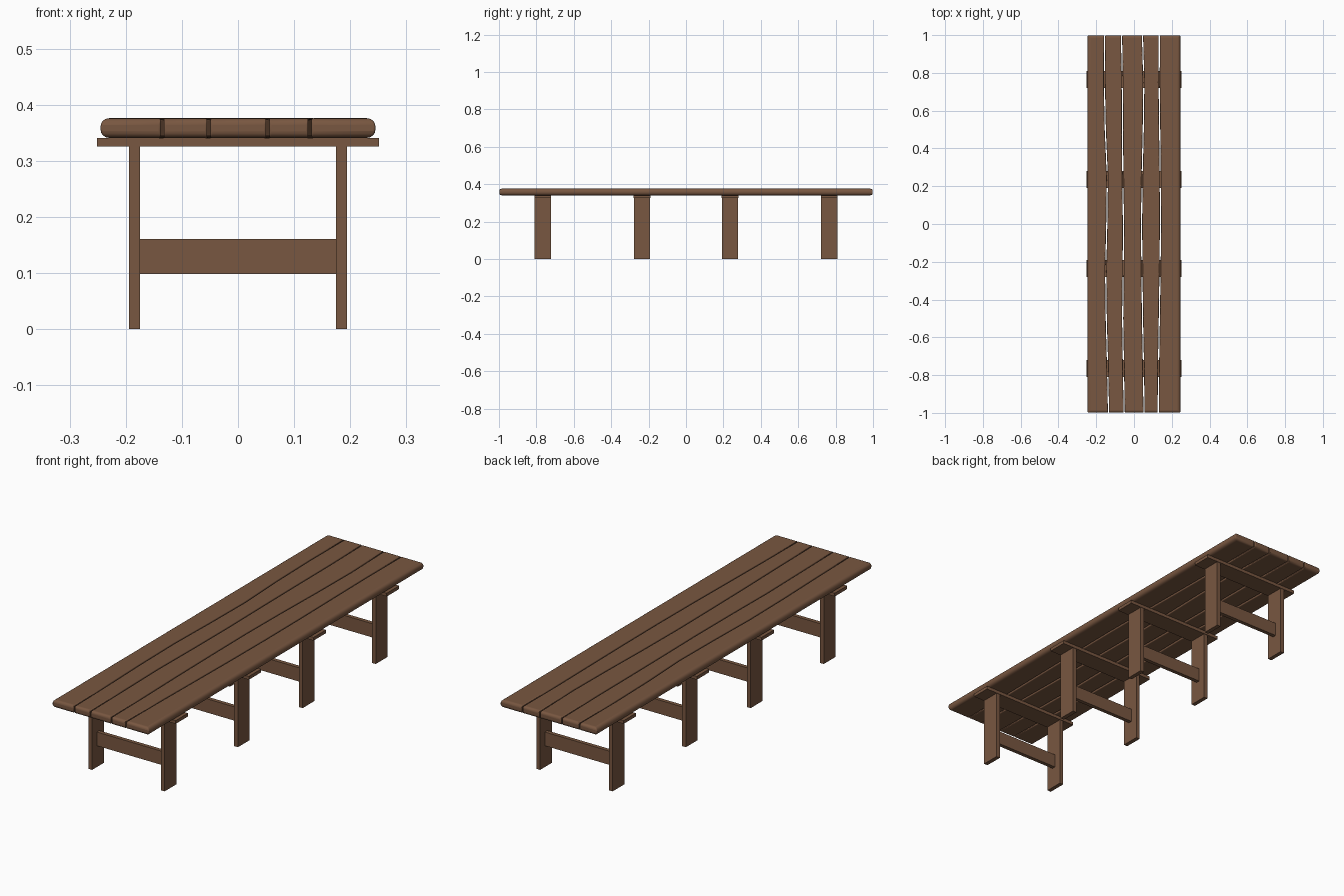
import bpy, bmesh

if "Cube" in bpy.data.objects:
    bpy.data.objects.remove(bpy.data.objects["Cube"])

wood = bpy.data.materials.new("brown_wood")
wood.diffuse_color = (0.19, 0.095, 0.052, 1)
wood.use_nodes = True
wood.node_tree.nodes["Principled BSDF"].inputs["Base Color"].default_value = wood.diffuse_color


def finish(name, bm):
    bmesh.ops.recalc_face_normals(bm, faces=bm.faces)
    me = bpy.data.meshes.new(name)
    bm.to_mesh(me)
    bm.free()
    me.materials.append(wood)
    ob = bpy.data.objects.new(name, me)
    bpy.context.collection.objects.link(ob)
    return ob


def box(name, x0, x1, y0, y1, z0, z1):
    bm = bmesh.new()
    bmesh.ops.create_cube(bm, size=1)
    for v in bm.verts:
        v.co.x = x0 if v.co.x < 0 else x1
        v.co.y = y0 if v.co.y < 0 else y1
        v.co.z = z0 if v.co.z < 0 else z1
    return finish(name, bm)


def plank(name, left, right, outer_left, outer_right):
    """Wavy-sided board; bevels are wide on the outside and ends, fine at seams."""
    bm = bmesh.new()
    weight = bm.edges.layers.float.new("bevel_weight_edge")
    n = len(left)
    rings = []
    for i in range(n):
        y = -0.998 + 1.996 * i / (n - 1)
        l, r = left[i], right[i]
        rings.append([bm.verts.new(p) for p in (
            (l, y, Z0), (r, y, Z0), (r, y, Z1), (l, y, Z1))])
    for a, b in zip(rings, rings[1:]):
        for k in range(4):
            m = (k + 1) % 4
            bm.faces.new((a[k], a[m], b[m], b[k]))
        # long edges
        for k in range(4):
            wide = outer_left if k in (0, 3) else outer_right
            bm.edges.get((a[k], b[k]))[weight] = 1.0 if wide else 0.25
    for ring in (rings[0], rings[-1]):
        bm.faces.new(ring)
        for k in (0, 2):
            bm.edges.get((ring[k], ring[k + 1 if k == 0 else 3]))[weight] = 0.8
        for k, wide in ((1, outer_right), (3, outer_left)):
            bm.edges.get((ring[k], ring[(k + 1) % 4]))[weight] = 0.25
    ob = finish(name, bm)
    mod = ob.modifiers.new("rounding", 'BEVEL')
    mod.limit_method = 'WEIGHT'
    mod.width = 0.015
    mod.segments = 4
    bpy.context.view_layer.objects.active = ob
    ob.select_set(True)
    bpy.ops.object.shade_smooth_by_angle()
    ob.select_set(False)


# Table top: five boards separated by wandering seams (x from front to back)
Z0, Z1, GAP = 0.341, 0.376, 0.003
seams = [
    [-0.245] * 9,
    [-0.135, -0.140, -0.147, -0.150, -0.144, -0.141, -0.152, -0.157, -0.156],
    [-0.052, -0.056, -0.060, -0.057, -0.056, -0.059, -0.061, -0.062, -0.066],
    [0.053, 0.050, 0.045, 0.042, 0.040, 0.043, 0.049, 0.052, 0.045],
    [0.128, 0.130, 0.134, 0.138, 0.140, 0.139, 0.136, 0.133, 0.134],
    [0.245] * 9,
]
for i in range(5):
    first, last = i == 0, i == 4
    lo = [x + (0 if first else GAP) for x in seams[i]]
    hi = [x - (0 if last else GAP) for x in seams[i + 1]]
    plank(f"top_plank_{i + 1}", lo, hi, first, last)

# Four trestles: cross bar, two legs and a stretcher each
HALF = 0.043
for i, y in enumerate((-0.766, -0.235, 0.235, 0.766), 1):
    box(f"cross_bar_{i}", -0.251, 0.251, y - 0.045, y + 0.045, 0.326, 0.341)
    for side, s in (("left", -1), ("right", 1)):
        a, b = sorted((s * 0.175, s * 0.194))
        box(f"{side}_leg_{i}", a, b, y - HALF, y + HALF, 0, 0.326)
    box(f"stretcher_{i}", -0.175, 0.175, y - 0.009, y + 0.009, 0.098, 0.161)
